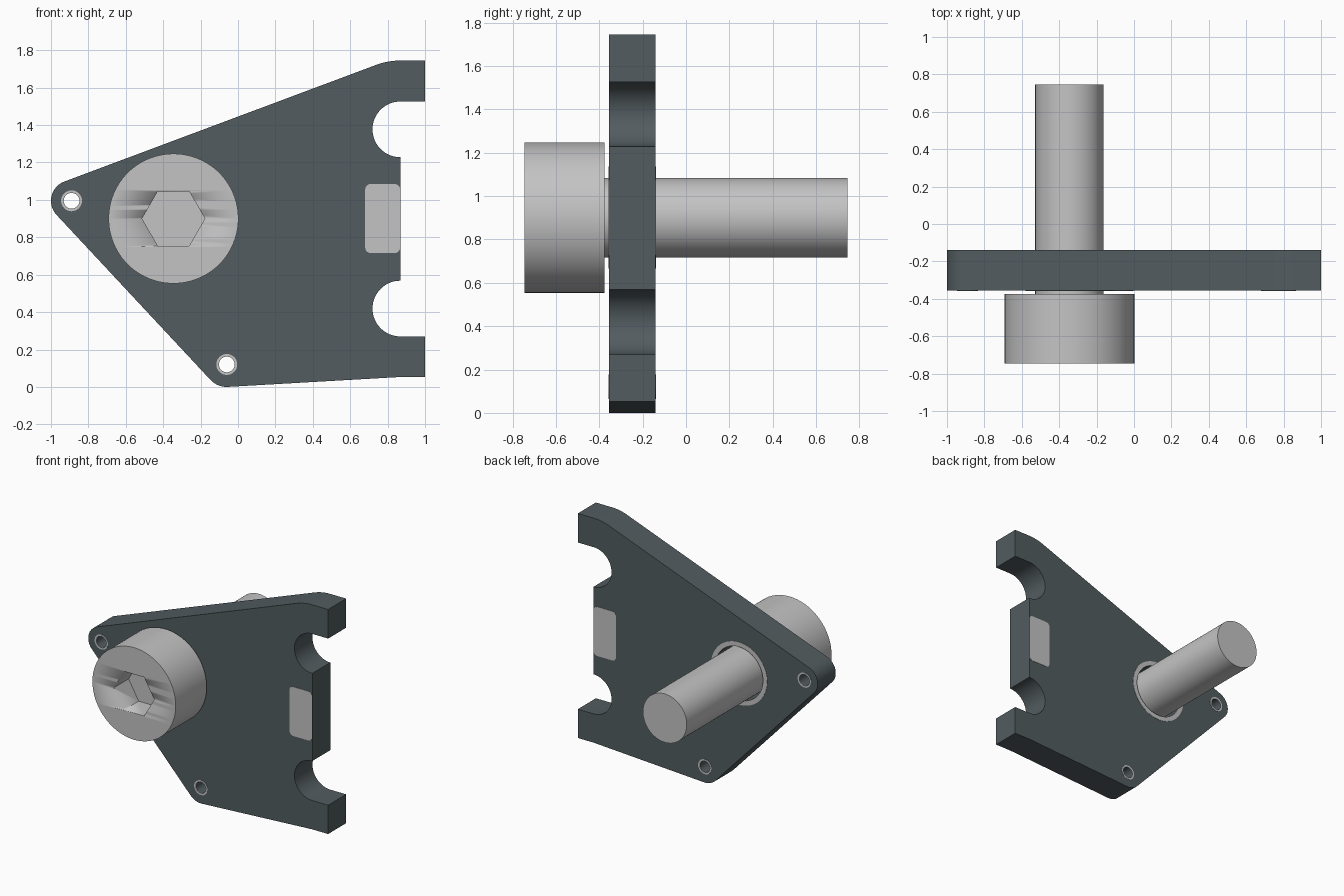
import bpy
from math import cos, sin, radians, pi

if "Cube" in bpy.data.objects:
    bpy.data.objects.remove(bpy.data.objects["Cube"])


def material(name, colour):
    mat = bpy.data.materials.new(name)
    mat.use_nodes = True
    mat.diffuse_color = (*colour, 1)
    mat.node_tree.nodes["Principled BSDF"].inputs["Base Color"].default_value = (*colour, 1)
    return mat


slate = material("slate", (0.085, 0.107, 0.116))
steel = material("light steel", (0.55, 0.55, 0.55))


def arc(x, z, r, start, end, steps=16):
    angles = [radians(start + (end - start) * i / steps) for i in range(steps + 1)]
    return [(x + r * cos(a), z + r * sin(a)) for a in angles]


def circle(x, z, r, steps=64):
    return arc(x, z, r, 0, 360, steps)[:-1]


def prism(name, loops, y0, y1, mat):
    """Fill the outlines (inner loops become holes) in XZ and extrude from y0 to y1."""
    curve = bpy.data.curves.new(name, "CURVE")
    curve.dimensions = "2D"
    curve.fill_mode = "BOTH"
    curve.extrude = (y1 - y0) / 2
    for loop in loops:
        spline = curve.splines.new("POLY")
        spline.points.add(len(loop) - 1)
        for point, (x, z) in zip(spline.points, loop):
            point.co = (x, z, 0, 1)
        spline.use_cyclic_u = True
    obj = bpy.data.objects.new(name, curve)
    bpy.context.collection.objects.link(obj)
    obj.rotation_euler.x = pi / 2
    obj.location.y = (y0 + y1) / 2
    bpy.ops.object.select_all(action="DESELECT")
    obj.select_set(True)
    bpy.context.view_layer.objects.active = obj
    bpy.ops.object.convert(target="MESH")
    obj = bpy.context.object
    # Weld the caps to the walls so the solid is closed
    bpy.ops.object.mode_set(mode="EDIT")
    bpy.ops.mesh.select_all(action="SELECT")
    bpy.ops.mesh.remove_doubles(threshold=0.0001)
    bpy.ops.mesh.normals_make_consistent(inside=False)
    bpy.ops.object.mode_set(mode="OBJECT")
    obj.data.materials.clear()
    obj.data.materials.append(mat)
    bpy.ops.object.shade_smooth_by_angle(angle=radians(30))
    return obj


FRONT, BACK = -0.355, -0.14
bolt = (-0.345, 0.9)
pins = {"upper": (-0.89, 0.995), "lower": (-0.06, 0.12)}
edge = 0.868

# Mounting plate with rounded corners, two edge notches and three holes
outline = [(1, 1.745)]
outline += arc(edge, 1.375, 0.37, 90, 110.5)
outline += arc(*pins["upper"], 0.11, 110.5, 223.3)
outline += arc(*pins["lower"], 0.12, 223.3, 273.1)
outline += [(edge, 0.053), (1, 0.053), (1, 0.27)]
outline += arc(edge, 0.419, 0.149, 270, 90, 32)
outline += arc(edge, 1.377, 0.149, 270, 90, 32)
outline += [(1, 1.526)]
holes = [circle(*bolt, 0.2)] + [circle(*p, 0.042, 32) for p in pins.values()]
prism("mounting_plate", [outline] + holes, FRONT, BACK, slate)

# Contact pad outline with rounded corners
left, low, high, r = 0.68, 0.715, 1.085, 0.03
right = edge - 0.001
pad = (arc(right - r, high - r, r, 0, 90, 6) + arc(left + r, high - r, r, 90, 180, 6)
       + arc(left + r, low + r, r, 180, 270, 6) + arc(right - r, low + r, r, 270, 360, 6))

# Pads and hole rims, thin on both faces of the plate
for side, y0, y1 in (("front", FRONT - 0.002, FRONT + 0.001),
                     ("back", BACK - 0.001, BACK + 0.002)):
    prism(f"{side}_contact_pad", [pad], y0, y1, steel)
    prism(f"{side}_bolt_hole_rim", [circle(*bolt, 0.235), circle(*bolt, 0.2)], y0, y1, steel)
    for place, p in pins.items():
        prism(f"{side}_{place}_hole_rim", [circle(*p, 0.056, 32), circle(*p, 0.042, 32)],
              y0, y1, steel)

# Bolt shank and head
prism("bolt_shank", [circle(*bolt, 0.183)], -0.38, 0.745, steel)
head = prism("bolt_head", [circle(*bolt, 0.347, 96)], -0.745, -0.375, steel)

# Hexagonal drive socket cut into the head
cutter = prism("socket_cutter", [circle(*bolt, 0.168, 6)], -0.8, -0.57, steel)
cutter.hide_render = True
cut = head.modifiers.new("hex_socket", "BOOLEAN")
cut.operation = "DIFFERENCE"
cut.solver = "EXACT"
cut.object = cutter
bpy.context.view_layer.objects.active = head
bpy.ops.object.modifier_apply(modifier=cut.name)
bpy.data.objects.remove(cutter)
